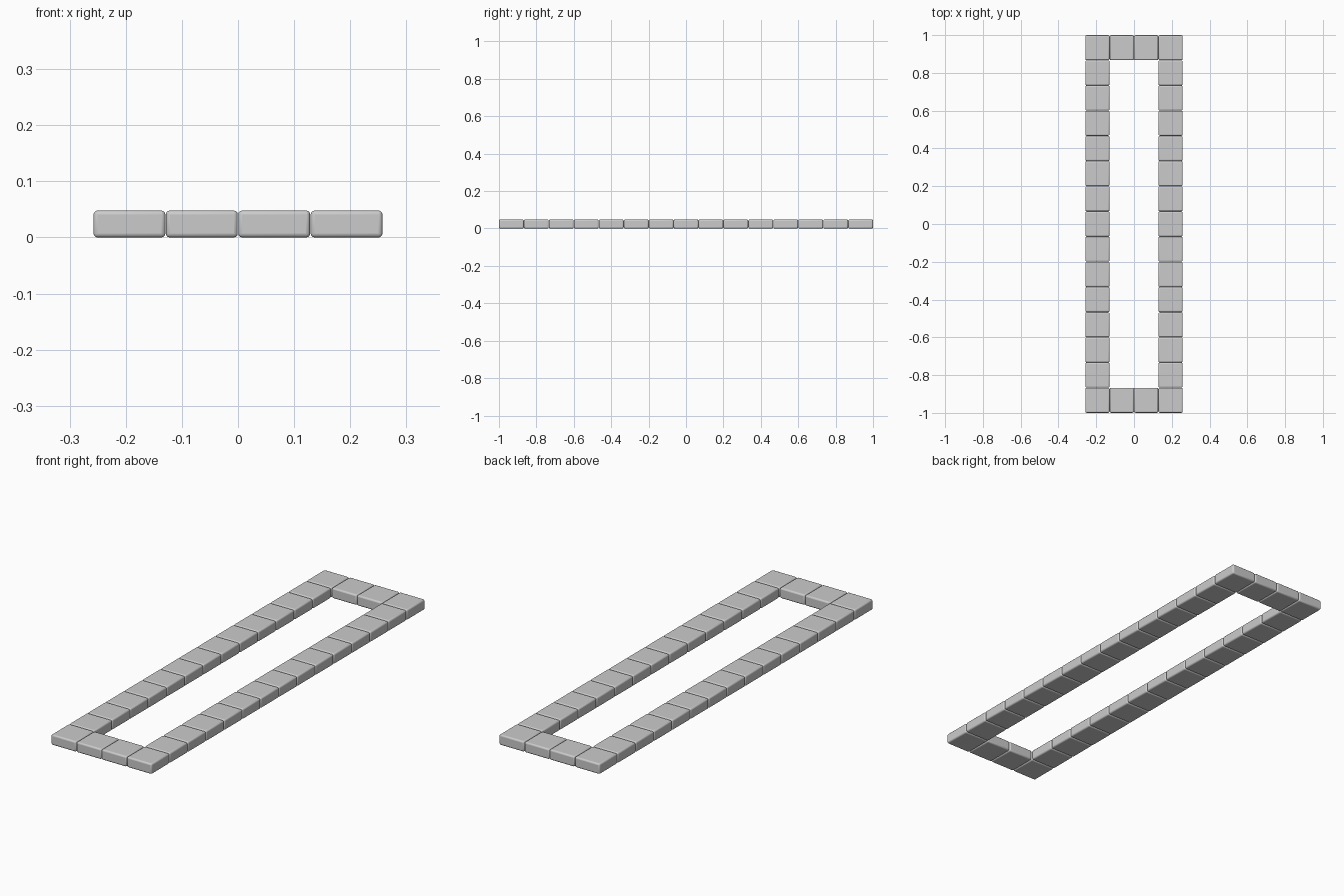
import bpy

if "Cube" in bpy.data.objects:
    bpy.data.objects.remove(bpy.data.objects["Cube"])

COLS, ROWS = 4, 15
WIDTH, LENGTH, HEIGHT = 0.516, 2.0, 0.048
SX, SY = WIDTH / COLS, LENGTH / ROWS
GAP = 0.001


def paving_stone(name, x, y):
    """One slab with softly rounded edges, resting on the ground."""
    bpy.ops.mesh.primitive_cube_add(size=1, location=(x, y, HEIGHT / 2))
    stone = bpy.context.object
    stone.name = name
    stone.scale = (SX - GAP, SY - GAP, HEIGHT)
    bpy.ops.object.transform_apply(location=False, rotation=False, scale=True)
    bevel = stone.modifiers.new("rounded_edges", 'BEVEL')
    bevel.width = 0.007
    bevel.segments = 3
    bpy.ops.object.shade_smooth_by_angle()


# Rectangular border of stones: only the outer cells of the grid
for row in range(ROWS):
    for col in range(COLS):
        end = row in (0, ROWS - 1)
        side = col in (0, COLS - 1)
        if end or side:
            kind = "corner_stone" if end and side else "end_stone" if end else "side_stone"
            paving_stone(f"{kind}_{row}_{col}",
                         (col - (COLS - 1) / 2) * SX,
                         (row - (ROWS - 1) / 2) * SY)
